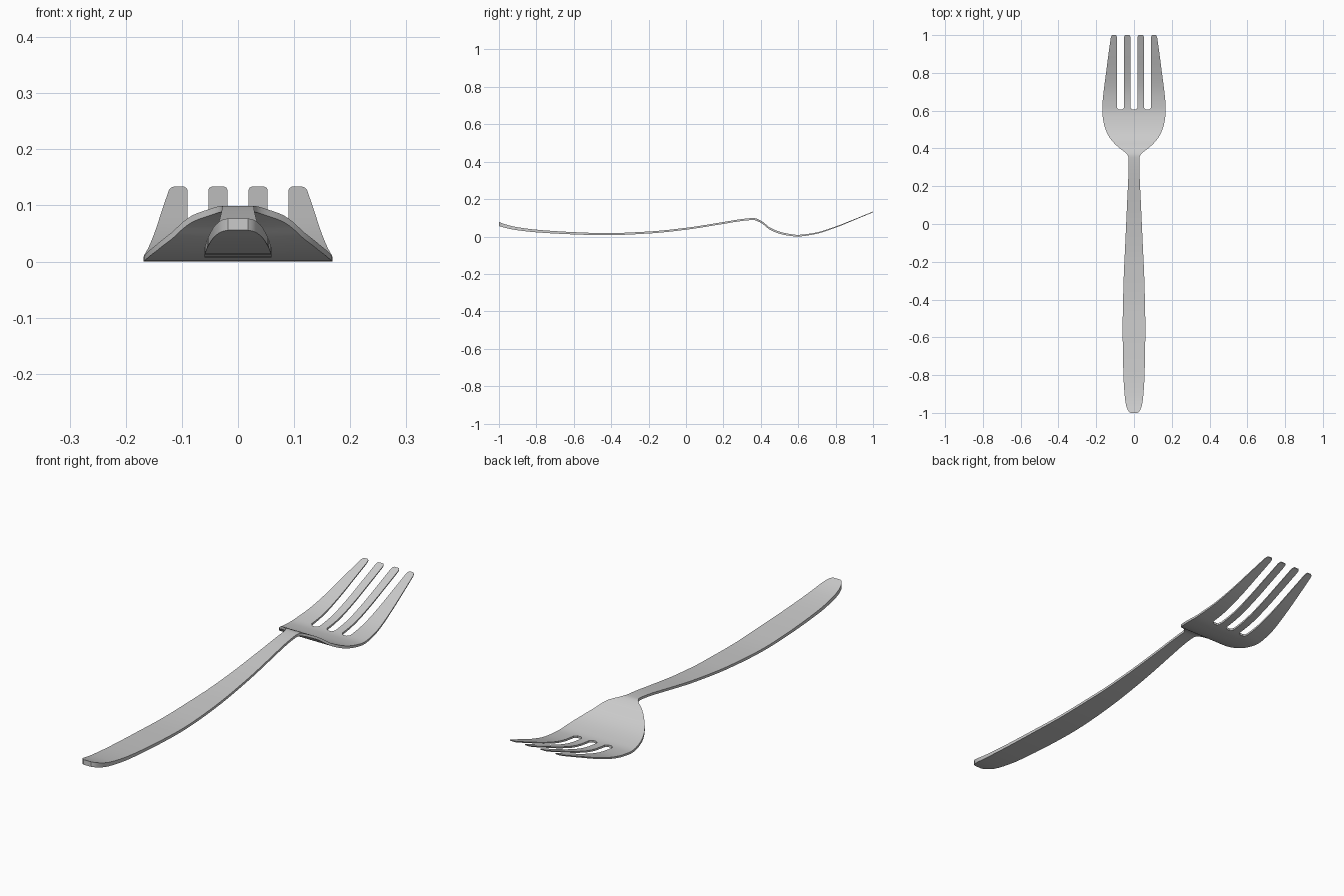
import bpy, bmesh

if "Cube" in bpy.data.objects:
    bpy.data.objects.remove(bpy.data.objects["Cube"])


def curve(points):
    """Smooth function of y through (y, value) points (Hermite, slopes limited at peaks)."""
    n = len(points)
    secant = [(points[i + 1][1] - points[i][1]) / (points[i + 1][0] - points[i][0]) for i in range(n - 1)]
    slope = [secant[0]]
    for a, b in zip(secant, secant[1:]):
        slope.append(2 * a * b / (a + b) if a * b > 0 else 0.0)
    slope.append(secant[-1])

    def f(y):
        i = max(k for k in range(n - 1) if k == 0 or points[k][0] <= y)
        (y0, v0), (y1, v1) = points[i], points[i + 1]
        h = y1 - y0
        t = (y - y0) / h
        return (v0 * (1 + 2 * t) * (1 - t) ** 2 + slope[i] * h * t * (1 - t) ** 2
                + v1 * t * t * (3 - 2 * t) + slope[i + 1] * h * t * t * (t - 1))
    return f


# half width, middle height and thickness along the fork
width = curve([(-1, .018), (-.993, .027), (-.98, .035), (-.95, .044), (-.9, .05), (-.8, .056),
               (-.55, .06), (-.3, .055), (-.1, .046), (.1, .037), (.3, .0285), (.345, .028),
               (.36, .031), (.375, .042), (.4, .075), (.43, .107), (.47, .137), (.52, .157),
               (.57, .166), (.605, .168), (.65, .166), (.7, .161), (.8, .148), (.9, .135), (1, .121)])
height = curve([(-1, .067), (-.95, .052), (-.9, .042), (-.8, .030), (-.6, .018), (-.43, .013),
                (-.2, .022), (0, .042), (.2, .073), (.3, .089), (.36, .094), (.4, .080), (.45, .042),
                (.5, .021), (.55, .010), (.595, .005), (.65, .010), (.7, .019), (.8, .051),
                (.9, .091), (1, .132)])
thickness = curve([(-1, .021), (-.9, .016), (-.7, .013), (-.4, .011), (.3, .010), (.42, .012),
                   (.5, .011), (.6, .009), (.8, .006), (1, .004)])

# column edges: each slot has two edges and two inner lines for its rounded corners
SLOT_START, SLOT_CORNER, TIP = .605, .617, .985
HALF, INNER, WIDEST = .0185, .009, .168
edges = [-WIDEST]
for c in (-.0715, 0, .0715):
    edges += [c - HALF, c - INNER, c + INNER, c + HALF]
edges.append(WIDEST)
slot_columns = {c for s in (1, 5, 9) for c in (s, s + 1, s + 2)}

rows = [-1, -.997, -.993, -.987, -.98, -.965, -.95, -.925]
rows += [-.9 + .04 * i for i in range(31)]
rows += [.325, .345, .3525] + [.36 + .0075 * i for i in range(12)]
rows += [.455 + .015 * i for i in range(10)]
rows += [SLOT_START, SLOT_CORNER] + [.64 + .03 * i for i in range(12)] + [TIP, .995, 1]


def column_x(c, y):
    w = width(y)
    if y < SLOT_START:
        return edges[c] * w / WIDEST
    x = -w if c == 0 else w if c == len(edges) - 1 else edges[c]
    # tine tips narrow slightly at the very end
    inset = .006 if y == 1 else .002 if y == .995 else 0
    if c in (0, 4, 8, 12):
        x += inset
    elif c in (1, 5, 9, 13):
        x -= inset
    return x


# fork outline as a flat sheet, lifted to its top and bottom surfaces
bm = bmesh.new()
top, bottom = {}, {}
for r, y in enumerate(rows):
    for c in range(len(edges)):
        x, z, t = column_x(c, y), height(y), thickness(y) / 2
        top[r, c] = bm.verts.new((x, y, z + t))
        bottom[r, c] = bm.verts.new((x, y, z - t))

cells = []
for r in range(len(rows) - 1):
    for c in range(len(edges) - 1):
        cell = [(r, c), (r, c + 1), (r + 1, c + 1), (r + 1, c)]
        if rows[r] >= SLOT_START and c in slot_columns:
            if rows[r] != SLOT_START or c in (2, 6, 10):
                continue
            # triangle in each slot corner
            cell.pop(2 if c in (1, 5, 9) else 3)
        cells.append(cell)

border = set()
for cell in cells:
    bm.faces.new([top[k] for k in cell])
    bm.faces.new([bottom[k] for k in reversed(cell)])
    for a, b in zip(cell, cell[1:] + cell[:1]):
        if (b, a) in border:
            border.remove((b, a))
        else:
            border.add((a, b))

# side walls along every open edge
for a, b in border:
    bm.faces.new([top[b], top[a], bottom[a], bottom[b]])
bmesh.ops.delete(bm, geom=[v for v in bm.verts if not v.link_faces], context='VERTS')
low = min(v.co.z for v in bm.verts)
bmesh.ops.translate(bm, verts=bm.verts, vec=(0, 0, -low))
bmesh.ops.recalc_face_normals(bm, faces=bm.faces)

mesh = bpy.data.meshes.new("fork")
bm.to_mesh(mesh)
bm.free()
fork = bpy.data.objects.new("fork", mesh)
bpy.context.collection.objects.link(fork)

steel = bpy.data.materials.new("steel grey")
steel.diffuse_color = (.6, .6, .6, 1)
steel.use_nodes = True
steel.node_tree.nodes["Principled BSDF"].inputs["Base Color"].default_value = steel.diffuse_color
mesh.materials.append(steel)

bpy.context.view_layer.objects.active = fork
fork.select_set(True)
bpy.ops.object.shade_smooth_by_angle(angle=.6)
